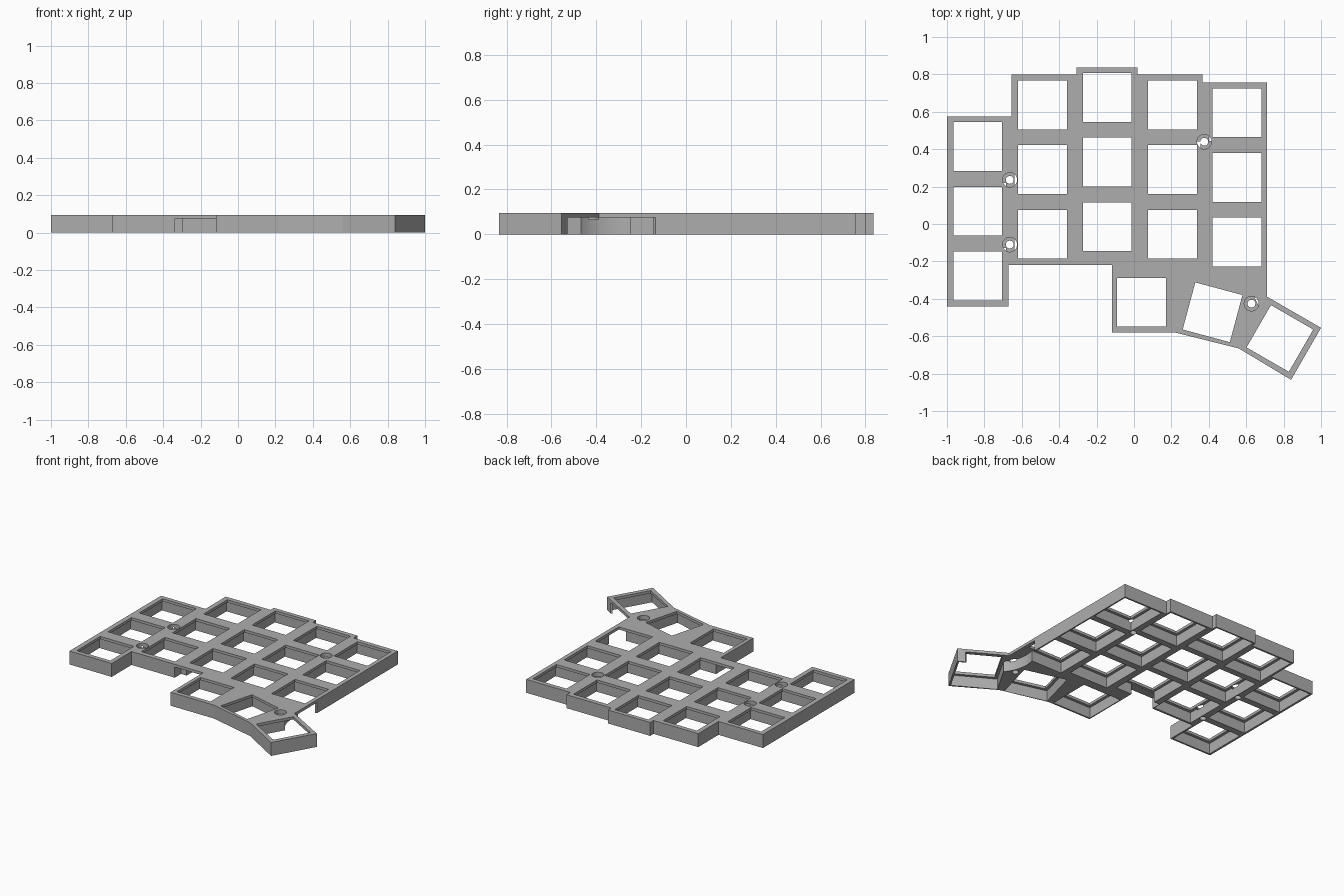
import bpy, bmesh, math
from mathutils import Matrix, Vector

if "Cube" in bpy.data.objects:
    bpy.data.objects.remove(bpy.data.objects["Cube"])

HEIGHT = 0.094
PLATE = 0.075      # underside of the thin top plate
PITCH = 0.346

grey = bpy.data.materials.new("light_grey")
grey.diffuse_color = (0.42, 0.42, 0.42, 1)
grey.use_nodes = True
grey.node_tree.nodes["Principled BSDF"].inputs["Base Color"].default_value = grey.diffuse_color


def make_object(name, bm):
    bmesh.ops.recalc_face_normals(bm, faces=bm.faces[:])
    mesh = bpy.data.meshes.new(name)
    bm.to_mesh(mesh)
    bm.free()
    obj = bpy.data.objects.new(name, mesh)
    bpy.context.collection.objects.link(obj)
    return obj


def add_box(bm, x, y, sx, sy, z0, z1, angle=0):
    m = (Matrix.Translation((x, y, (z0 + z1) / 2))
         @ Matrix.Rotation(math.radians(angle), 4, 'Z')
         @ Matrix.Diagonal((sx, sy, z1 - z0, 1)))
    bmesh.ops.create_cube(bm, size=1, matrix=m)


def add_cylinder(bm, x, y, r, z0, z1, n=32):
    bmesh.ops.create_cone(bm, cap_ends=True, segments=n, radius1=r, radius2=r,
                          depth=z1 - z0,
                          matrix=Matrix.Translation((x, y, (z0 + z1) / 2)))


def cut(target, name, bm):
    cutter = make_object(name, bm)
    mod = target.modifiers.new(name, 'BOOLEAN')
    mod.operation = 'DIFFERENCE'
    mod.solver = 'EXACT'
    mod.object = cutter
    bpy.context.view_layer.objects.active = target
    bpy.ops.object.modifier_apply(modifier=name)
    bpy.data.objects.remove(cutter)


# key positions: five staggered columns, then three fanned thumb keys
keys = []
for x, top in ((-0.835, 0.414), (-0.49, 0.637), (-0.143, 0.677),
               (0.205, 0.637), (0.55, 0.595)):
    keys += [(x, top - PITCH * row, 0) for row in range(3)]
keys += [(0.04, -0.418, 0), (0.42, -0.472, -15), (0.78, -0.612, -30)]

# solid body from the outline
outline = [(-1, -0.44), (-0.672, -0.44), (-0.672, -0.22), (-0.117, -0.22),
           (-0.117, -0.58), (0.22, -0.58), (0.56, -0.665), (0.84, -0.833),
           (1, -0.555), (0.71, -0.388), (0.71, 0.757), (0.367, 0.757),
           (0.367, 0.80), (0.02, 0.80), (0.02, 0.837), (-0.308, 0.837),
           (-0.308, 0.80), (-0.655, 0.80), (-0.655, 0.575), (-1, 0.575)]
bm = bmesh.new()
face = bm.faces.new([bm.verts.new((x, y, 0)) for x, y in outline])
ext = bmesh.ops.extrude_face_region(bm, geom=[face])
bmesh.ops.translate(bm, vec=Vector((0, 0, HEIGHT)),
                    verts=[g for g in ext['geom'] if isinstance(g, bmesh.types.BMVert)])
body = make_object("keyboard_case", bm)
body.data.materials.append(grey)

# wide pockets from below
bm = bmesh.new()
for x, y, a in keys:
    add_box(bm, x, y, 0.30, 0.30, -0.1, PLATE, a)
cut(body, "pocket_cutter", bm)

# square switch openings through the plate
bm = bmesh.new()
for x, y, a in keys:
    add_box(bm, x, y, 0.261, 0.261, -0.1, 0.2, a)
cut(body, "switch_cutter", bm)

# cable openings: curved one on the right, straight one at the front
bm = bmesh.new()
add_cylinder(bm, 0.866, -0.312, 0.235, -0.1, PLATE - 0.0007, 64)
add_box(bm, -0.227, -0.20, 0.22, 0.10, -0.1, PLATE - 0.0007)
cut(body, "cable_cutter", bm)

# screw holes with a counterbore
screws = [(-0.664, 0.236), (-0.664, -0.11), (0.376, 0.44), (0.628, -0.426)]
for name, r, z0 in (("counterbore_cutter", 0.039, 0.065), ("screw_cutter", 0.021, -0.1)):
    bm = bmesh.new()
    for x, y in screws:
        add_cylinder(bm, x, y, r, z0, 0.2)
    cut(body, name, bm)

bpy.ops.object.select_all(action='DESELECT')
body.select_set(True)
bpy.context.view_layer.objects.active = body
bpy.ops.object.shade_smooth_by_angle(angle=math.radians(14))
